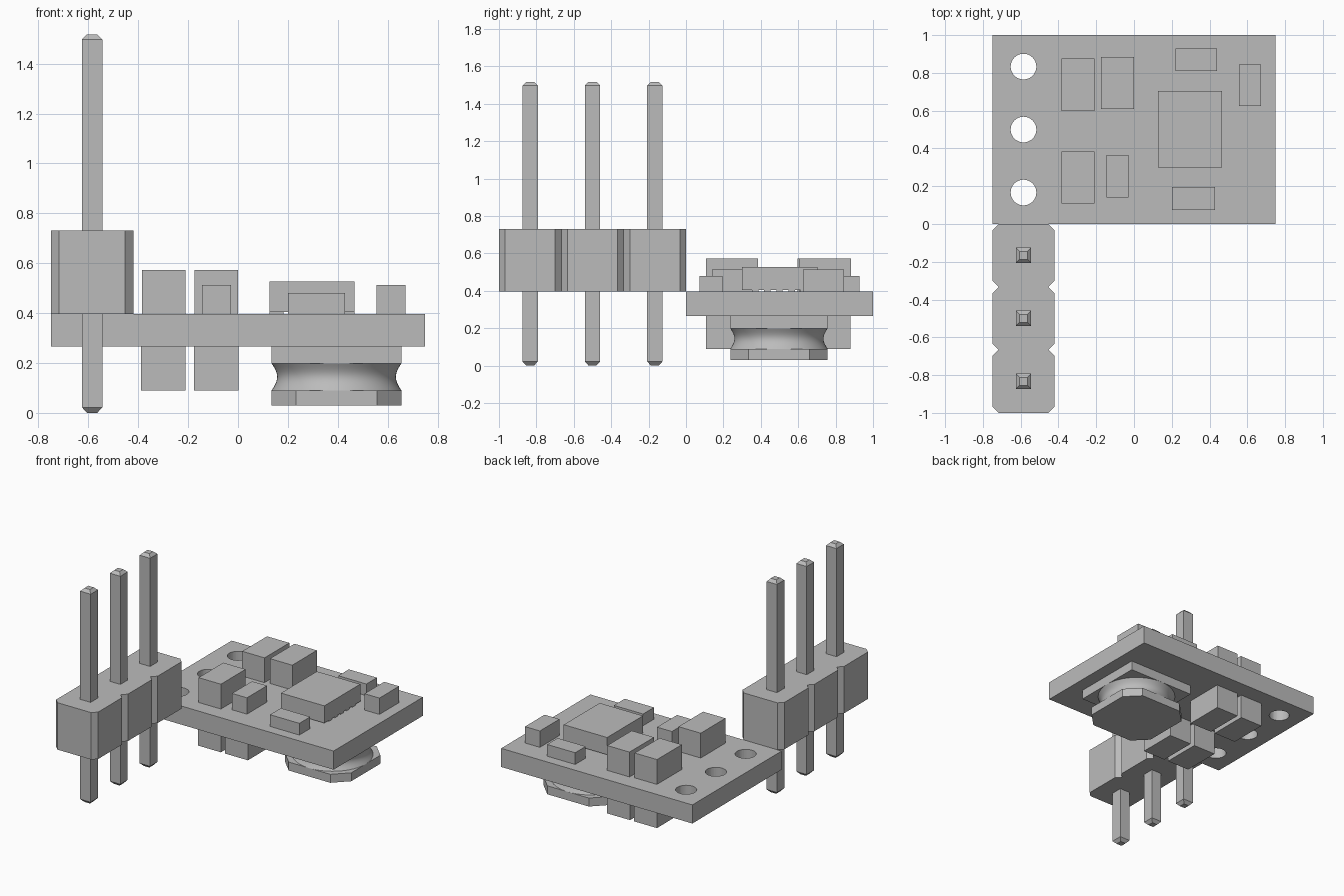
import bpy
import bmesh
import math
from mathutils import Matrix

cube = bpy.data.objects.get("Cube")
if cube:
    bpy.data.objects.remove(cube, do_unlink=True)

grey = bpy.data.materials.new("plain_grey")
grey.use_nodes = True
grey.diffuse_color = (0.5, 0.5, 0.5, 1)
grey.node_tree.nodes["Principled BSDF"].inputs["Base Color"].default_value = (0.5, 0.5, 0.5, 1)


def finish(name, bm):
    bmesh.ops.recalc_face_normals(bm, faces=bm.faces[:])
    mesh = bpy.data.meshes.new(name)
    bm.to_mesh(mesh)
    bm.free()
    mesh.materials.append(grey)
    obj = bpy.data.objects.new(name, mesh)
    bpy.context.collection.objects.link(obj)
    return obj


def loft(name, rings):
    """Join rings of points (equal count) and cap both ends."""
    bm = bmesh.new()
    loops = [[bm.verts.new(p) for p in ring] for ring in rings]
    n = len(loops[0])
    for low, high in zip(loops, loops[1:]):
        for i in range(n):
            j = (i + 1) % n
            bm.faces.new((low[i], low[j], high[j], high[i]))
    bm.faces.new(loops[0][::-1])
    bm.faces.new(loops[-1])
    return finish(name, bm)


def prism(name, outline, z0, z1):
    return loft(name, [[(x, y, z) for x, y in outline] for z in (z0, z1)])


def box(name, x0, x1, y0, y1, z0, z1):
    return prism(name, [(x0, y0), (x1, y0), (x1, y1), (x0, y1)], z0, z1)


def circle(cx, cy, r, z, n):
    return [(cx + r * math.cos(a), cy + r * math.sin(a), z)
            for a in (2 * math.pi * i / n for i in range(n))]


BOTTOM, TOP = 0.265, 0.397
PIN_X = -0.585
ROWS = (1 / 6, 1 / 2, 5 / 6)

# Circuit board with three drilled holes
board = box("circuit_board", -0.75, 0.75, 0, 1, BOTTOM, TOP)
bm = bmesh.new()
for y in ROWS:
    bmesh.ops.create_cone(bm, cap_ends=True, segments=40, radius1=0.068, radius2=0.068,
                          depth=1, matrix=Matrix.Translation((PIN_X, y, 0.33)))
cutter = finish("hole_cutter", bm)
cutter.hide_render = True
drill = board.modifiers.new("holes", 'BOOLEAN')
drill.operation = 'DIFFERENCE'
drill.solver = 'EXACT'
drill.object = cutter
bpy.context.view_layer.update()
drilled = bpy.data.meshes.new_from_object(
    board.evaluated_get(bpy.context.evaluated_depsgraph_get()))
board.modifiers.clear()
board.data = drilled
bpy.data.objects.remove(cutter, do_unlink=True)

# Pin header housing: notched outline, one chamfered cell per pin
c, half = 0.033, 0.165
right_side = [(half - c, -1)]
for i in range(3):
    y0, y1 = -1 + i / 3, -1 + (i + 1) / 3
    right_side += [(half, y0 + c), (half, y1 - c), (half - c, y1)]
outline = right_side + [(-x, y) for x, y in reversed(right_side)]
prism("header_housing", [(PIN_X + x, y) for x, y in outline], TOP, 0.73)

# Square pins with tapered tips
for i, y in enumerate(ROWS):
    rings = [[(PIN_X + sx * r, -y + sy * r, z)
              for sx, sy in ((-1, -1), (1, -1), (1, 1), (-1, 1))]
             for r, z in ((0.021, 0), (0.041, 0.022), (0.041, 1.497), (0.021, 1.517))]
    loft(f"header_pin_{i + 1}", rings)

# Small parts on the upper side
chips = {
    "capacitor_back_right": (-0.385, -0.21, 0.597, 0.875, 0.573),
    "capacitor_back_left": (-0.175, 0, 0.608, 0.883, 0.573),
    "capacitor_front_right": (-0.385, -0.21, 0.108, 0.385, 0.573),
    "resistor_front_middle": (-0.145, -0.028, 0.14, 0.365, 0.513),
    "resistor_back": (0.22, 0.44, 0.81, 0.928, 0.48),
    "resistor_left": (0.555, 0.672, 0.625, 0.845, 0.513),
    "resistor_front": (0.2, 0.43, 0.073, 0.195, 0.48),
}
for name, (x0, x1, y0, y1, z1) in chips.items():
    box(name, x0, x1, y0, y1, TOP, z1)

# Control chip raised on thin leads
box("control_chip", 0.127, 0.467, 0.3, 0.703, 0.405, 0.527)
for i in range(5):
    y = 0.5 + (i - 2) * 0.065
    for side, x in (("right", 0.127), ("left", 0.412)):
        box(f"chip_lead_{side}_{i + 1}", x, x + 0.055, y - 0.017, y + 0.017, TOP, 0.405)

# Capacitors on the underside
for row, y0, y1 in (("front", 0.108, 0.385), ("back", 0.6, 0.88)):
    for side, x0, x1 in (("right", -0.388, -0.21), ("left", -0.177, 0.002)):
        box(f"lower_capacitor_{row}_{side}", x0, x1, y0, y1, 0.09, BOTTOM)

# Coil: square base, concave round waist, chamfered flange
cx, cy, h, k = 0.395, 0.497, 0.26, 0.097
box("coil_base", cx - h, cx + h, cy - h, cy + h, 0.198, BOTTOM)
waist = loft("coil_waist", [
    circle(cx, cy, 0.26 - 0.022 * math.sin(math.pi * t / 10), 0.09 + 0.0108 * t, 64)
    for t in range(11)])
e = h - k
flange = [(-e, -h), (e, -h), (h, -e), (h, e), (e, h), (-e, h), (-h, e), (-h, -e)]
prism("coil_flange", [(cx + x, cy + y) for x, y in flange], 0.03, 0.09)
bpy.ops.object.select_all(action='DESELECT')
waist.select_set(True)
bpy.context.view_layer.objects.active = waist
bpy.ops.object.shade_smooth_by_angle(angle=math.radians(40))
